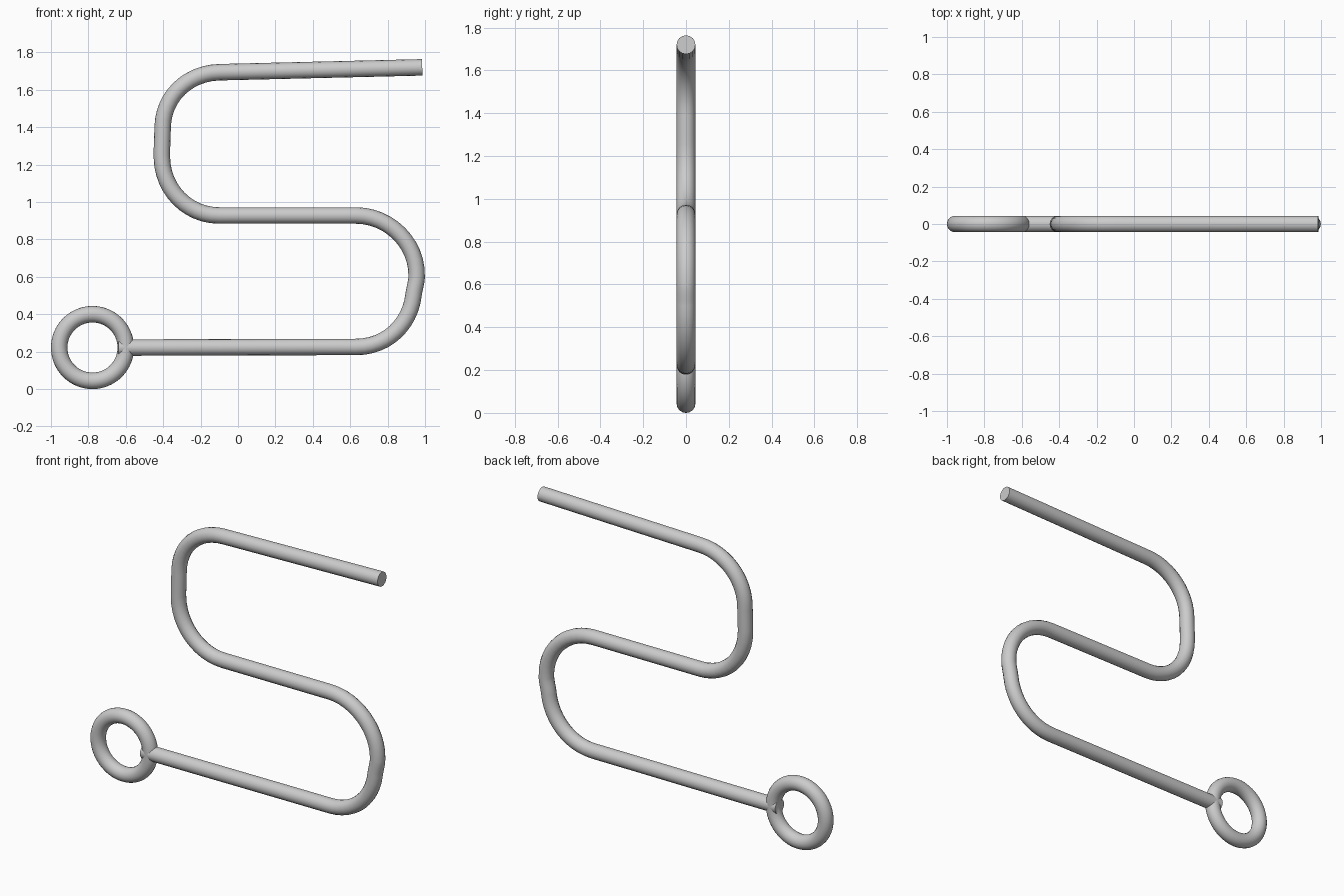
import bpy
import math
from mathutils import Vector

if "Cube" in bpy.data.objects:
    bpy.data.objects.remove(bpy.data.objects["Cube"])

R = 0.044  # rod radius

# Bent rod: straight runs joined by rounded bends; (x, z, tangent x, tangent z, handle in, handle out)
points = [
    (-0.64, 0.222, 1, 0.0, 0.1, 0.4),
    (0.63, 0.225, 1, 0.0, 0.4, 0.172),
    (0.938, 0.50, 0.12, 1, 0.15, 0.033),
    (0.955, 0.60, 0.03, 1, 0.033, 0.18),
    (0.63, 0.928, -1, 0.0, 0.178, 0.24),
    (-0.10, 0.928, -1, 0.0, 0.24, 0.172),
    (-0.407, 1.24, -0.01, 1, 0.172, 0.05),
    (-0.403, 1.40, 0.02, 1, 0.05, 0.165),
    (-0.10, 1.694, 1, 0.024, 0.168, 0.35),
    (0.985, 1.72, 1, 0.024, 0.35, 0.1),
]
curve = bpy.data.curves.new("bent_rod", 'CURVE')
curve.dimensions = '3D'
curve.bevel_depth = R
curve.bevel_resolution = 6
curve.resolution_u = 12
curve.use_fill_caps = True
spline = curve.splines.new('BEZIER')
spline.bezier_points.add(len(points) - 1)
for bp, (x, z, tx, tz, h_in, h_out) in zip(spline.bezier_points, points):
    co = Vector((x, 0, z))
    tangent = Vector((tx, 0, tz)).normalized()
    bp.handle_left_type = bp.handle_right_type = 'FREE'
    bp.co = co
    bp.handle_left = co - tangent * h_in
    bp.handle_right = co + tangent * h_out
rod = bpy.data.objects.new("bent_rod", curve)
bpy.context.collection.objects.link(rod)
bpy.ops.object.select_all(action='DESELECT')
rod.select_set(True)
bpy.context.view_layer.objects.active = rod
bpy.ops.object.convert(target='MESH')
bpy.ops.object.shade_smooth_by_angle(angle=math.radians(40))

# Ring at the lower end of the rod
bpy.ops.mesh.primitive_torus_add(
    major_radius=0.178, minor_radius=R, major_segments=64, minor_segments=20,
    location=(-0.778, 0, 0.222), rotation=(math.pi / 2, 0, 0))
ring = bpy.context.object
ring.name = "end_ring"
bpy.ops.object.shade_smooth_by_angle(angle=math.radians(40))
